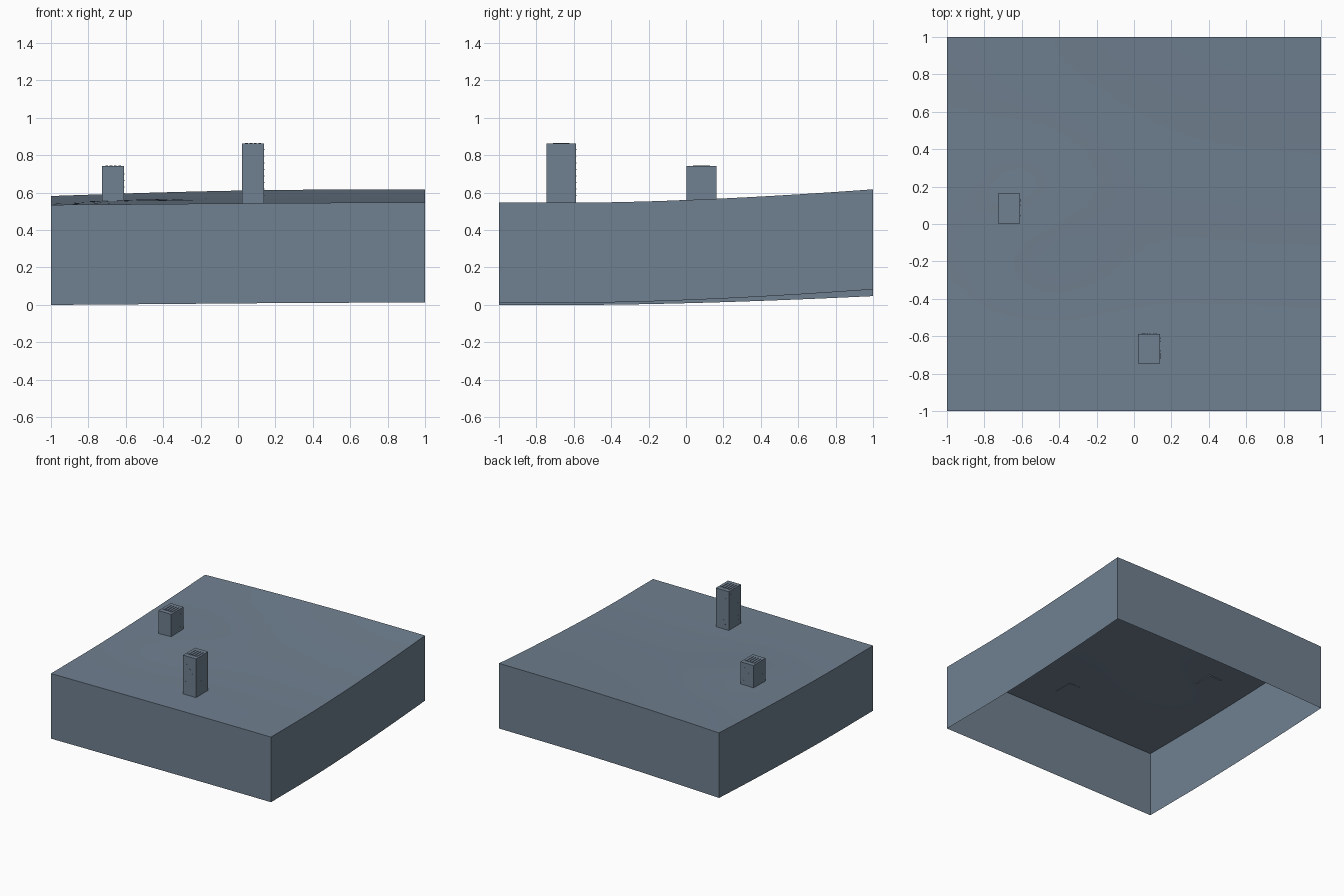
import bpy, bmesh, math, random

random.seed(4)
cube = bpy.data.objects.get("Cube")
if cube:
    bpy.data.objects.remove(cube, do_unlink=True)

slate = bpy.data.materials.new("slate grey")
slate.use_nodes = True
colour = (0.162, 0.216, 0.279, 1)
slate.diffuse_color = colour
slate.node_tree.nodes["Principled BSDF"].inputs["Base Color"].default_value = colour

THICK = 0.535
CELLS = 20


def finish(name, bm):
    mesh = bpy.data.meshes.new(name)
    bm.to_mesh(mesh)
    bm.free()
    mesh.materials.append(slate)
    obj = bpy.data.objects.new(name, mesh)
    bpy.context.collection.objects.link(obj)
    return obj


def add_box(bm, x0, x1, y0, y1, z0, z1):
    verts = bmesh.ops.create_cube(bm, size=1)["verts"]
    for v in verts:
        v.co = (x1 if v.co.x > 0 else x0,
                y1 if v.co.y > 0 else y0,
                z1 if v.co.z > 0 else z0)


def ground(x, y):
    # Gentle rise to the back and left side, with a low knoll at the right
    u = (x + 1) / 2
    front = 0.535 + 0.012 * u + 0.004 * u * math.sin(math.pi * u)
    back = 0.582 + 0.036 * u + 0.011 * math.sin(math.pi * u)
    t = (max(0, y + 0.55) / 1.55) ** 1.6
    knoll = 0.012 * math.exp(-((x + 0.55) ** 2 + y * y) / 0.15)
    knoll *= (1 - x * x) ** 0.5 * (1 - y * y)
    return front + (back - front) * t + knoll


# Ground sheet with a skirt hanging from its rim, open underneath
bm = bmesh.new()
bmesh.ops.create_grid(bm, x_segments=CELLS, y_segments=CELLS, size=1)
for v in bm.verts:
    x, y = max(-1, min(1, v.co.x)), max(-1, min(1, v.co.y))
    v.co = (x, y, ground(x, y))
rim = [e for e in bm.edges if e.is_boundary]
skirt = bmesh.ops.extrude_edge_only(bm, edges=rim)["geom"]
for v in skirt:
    if isinstance(v, bmesh.types.BMVert):
        v.co.z -= THICK
bmesh.ops.recalc_face_normals(bm, faces=bm.faces)
if max(bm.faces, key=lambda f: f.calc_center_median().z).normal.z < 0:
    bmesh.ops.reverse_faces(bm, faces=bm.faces)
terrain = finish("terrain", bm)
bpy.ops.object.select_all(action="DESELECT")
terrain.select_set(True)
bpy.context.view_layer.objects.active = terrain
bpy.ops.object.shade_smooth_by_angle(angle=math.radians(30))


def chimney(name, x0, x1, y0, y1, top):
    base = min(ground(x, y) for x in (x0, x1) for y in (y0, y1)) - 0.001
    cap = top - 0.004
    bm = bmesh.new()
    add_box(bm, x0, x1, y0, y1, base, cap)
    # Flue strips on the cap
    pitch = (x1 - x0) / 5
    for i in range(4):
        x = x0 + pitch * (i + 1)
        add_box(bm, x - pitch * 0.3, x + pitch * 0.3,
                y0 + 0.035, y1 - 0.035, cap - 0.002, top)
    # Scattered proud bricks on the four sides
    out = 0.001
    z = base + 0.04
    while z < cap - 0.02:
        x = random.uniform(x0 + 0.015, x1 - 0.015)
        y = random.uniform(y0 + 0.015, y1 - 0.015)
        for s in (y0, y1):
            add_box(bm, x - 0.004, x + 0.004, s - out, s + out, z, z + 0.005)
        for s in (x0, x1):
            add_box(bm, s - out, s + out, y - 0.004, y + 0.004, z, z + 0.005)
        z += 0.035
    finish(name, bm)


chimney("tall_chimney", 0.022, 0.14, -0.745, -0.587, 0.866)
chimney("short_chimney", -0.726, -0.609, 0.003, 0.163, 0.746)
